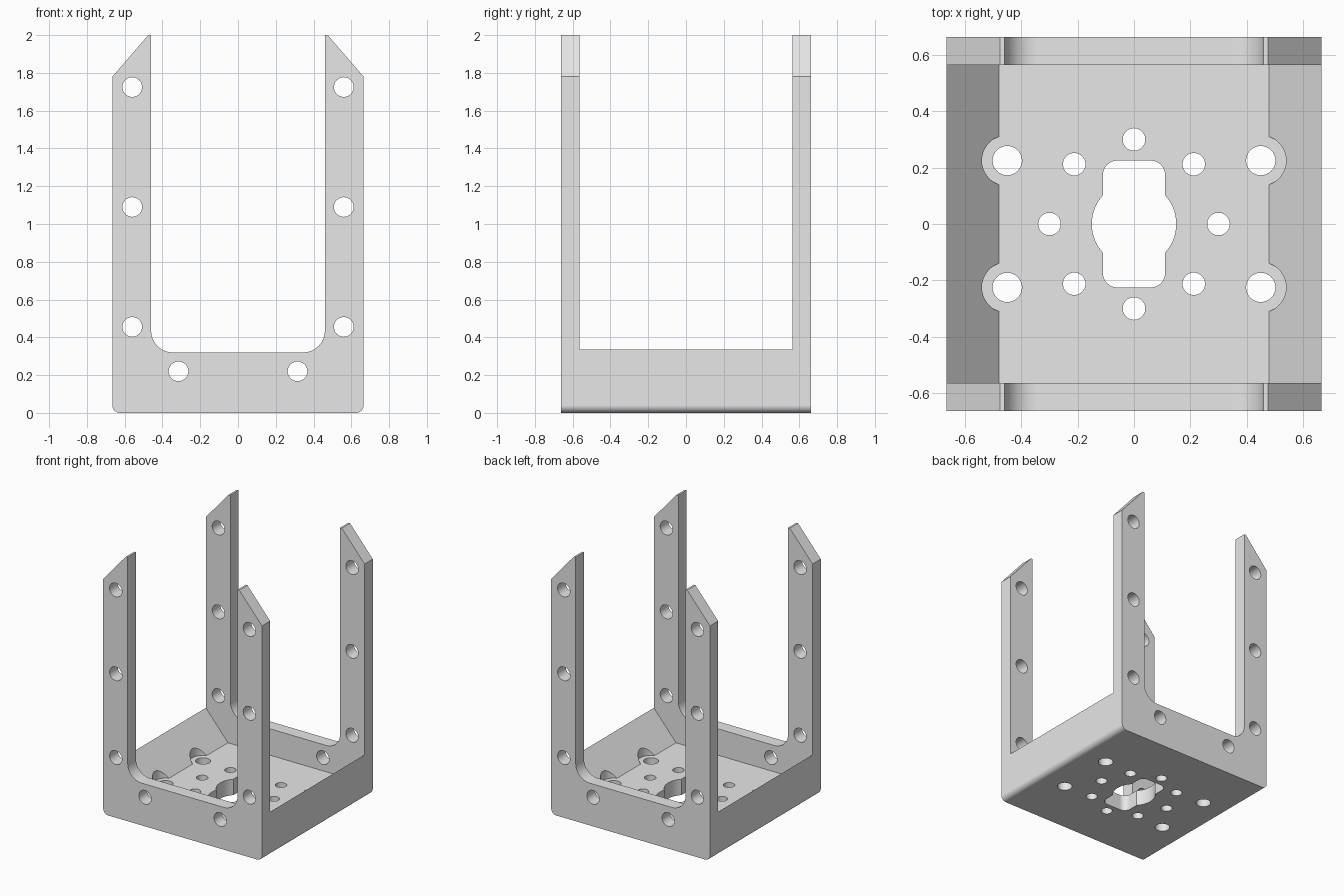
import bpy, bmesh
from math import sin, cos, radians

cube = bpy.data.objects.get("Cube")
if cube:
    bpy.data.objects.remove(cube, do_unlink=True)

W, D, H = 0.665, 0.663, 2.0      # half width, half depth, height
INNER_Y, FLOOR = 0.565, 0.12     # inner plate face, floor height

grey = bpy.data.materials.new("plain grey")
grey.use_nodes = True
colour = (0.8, 0.8, 0.8, 1)
grey.diffuse_color = colour
grey.node_tree.nodes["Principled BSDF"].inputs["Base Color"].default_value = colour


def arc(cx, cy, r, start, end, n=10):
    angles = [radians(start + (end - start) * i / n) for i in range(n + 1)]
    return [(cx + r * cos(a), cy + r * sin(a)) for a in angles]


def circle(cx, cy, r, n=40):
    return arc(cx, cy, r, 0, 360, n)[:-1]


def mirrored(half):
    return half + [(-x, y) for x, y in reversed(half)]


def prism(name, outlines, axis, low, high):
    """Extrude closed outlines along y (x-z outlines) or z (x-y outlines)."""
    bm = bmesh.new()
    for outline in outlines:
        points = [(u, low, v) if axis == "y" else (u, v, low) for u, v in outline]
        face = bm.faces.new([bm.verts.new(p) for p in points])
        out = bmesh.ops.extrude_face_region(bm, geom=[face])["geom"]
        shift = (0, high - low, 0) if axis == "y" else (0, 0, high - low)
        verts = [v for v in out if isinstance(v, bmesh.types.BMVert)]
        bmesh.ops.translate(bm, verts=verts, vec=shift)
    bmesh.ops.recalc_face_normals(bm, faces=bm.faces)
    mesh = bpy.data.meshes.new(name)
    bm.to_mesh(mesh)
    bm.free()
    mesh.materials.append(grey)
    obj = bpy.data.objects.new(name, mesh)
    bpy.context.collection.objects.link(obj)
    return obj


# U-shaped frame: rounded bottom corners, legs with slanted tips
frame = prism("bracket_frame", [mirrored(
    arc(W - 0.04, 0.04, 0.04, -90, 0, 8)
    + [(W, 1.78), (0.475, H), (0.46, H)]
    + arc(0.345, 0.435, 0.115, 0, -90))], "y", -D, D)

# Channel between the end plates, leaving sloped side walls
slope = (0.335 - FLOOR) / (W - 0.48)
channel = prism("channel_cutter", [mirrored(
    [(0.48, FLOOR), (0.7, FLOOR + 0.22 * slope), (0.7, 2.2)])], "y", -INNER_Y, INNER_Y)

# Screw holes through the legs and end plates
plate_spots = [(0.56, 1.725), (0.56, 1.09), (0.56, 0.455), (0.315, 0.22)]
plate_holes = prism("plate_hole_cutter", [
    circle(s * x, z, 0.052) for x, z in plate_spots for s in (-1, 1)], "y", -1, 1)

# Round screw-head pockets in the sloped walls, and the floor holes
corners = [(sx * 0.45, sy * 0.225) for sx in (-1, 1) for sy in (-1, 1)]
pockets = prism("pocket_cutter", [circle(x, y, 0.09) for x, y in corners], "z", FLOOR, 0.6)
ring = [(0.3 * cos(radians(a)), 0.3 * sin(radians(a))) for a in range(0, 360, 45)]
floor_holes = prism("floor_hole_cutter",
                    [circle(x, y, 0.052) for x, y in corners]
                    + [circle(x, y, 0.04) for x, y in ring], "z", -0.2, 0.3)

# Central opening: a round hole crossed by a rounded slot
round_opening = prism("round_opening_cutter", [circle(0, 0, 0.15, 64)], "z", -0.2, 0.3)
slot = prism("slot_cutter", [mirrored(
    arc(0.06, -0.175, 0.05, -90, 0) + arc(0.06, 0.175, 0.05, 0, 90))], "z", -0.25, 0.35)

bpy.ops.object.select_all(action="DESELECT")
bpy.context.view_layer.objects.active = frame
frame.select_set(True)
for cutter in (channel, pockets, plate_holes, floor_holes, round_opening, slot):
    cutter.hide_render = True
    mod = frame.modifiers.new(cutter.name, "BOOLEAN")
    mod.operation = "DIFFERENCE"
    mod.solver = "EXACT"
    mod.object = cutter
    bpy.ops.object.modifier_apply(modifier=mod.name)
    bpy.data.objects.remove(cutter, do_unlink=True)

# Smooth the rounds while keeping the flat faces flat
bpy.ops.object.shade_smooth_by_angle(angle=radians(30))
normals = frame.modifiers.new("flat faces", "WEIGHTED_NORMAL")
normals.keep_sharp = True
normals.weight = 100
